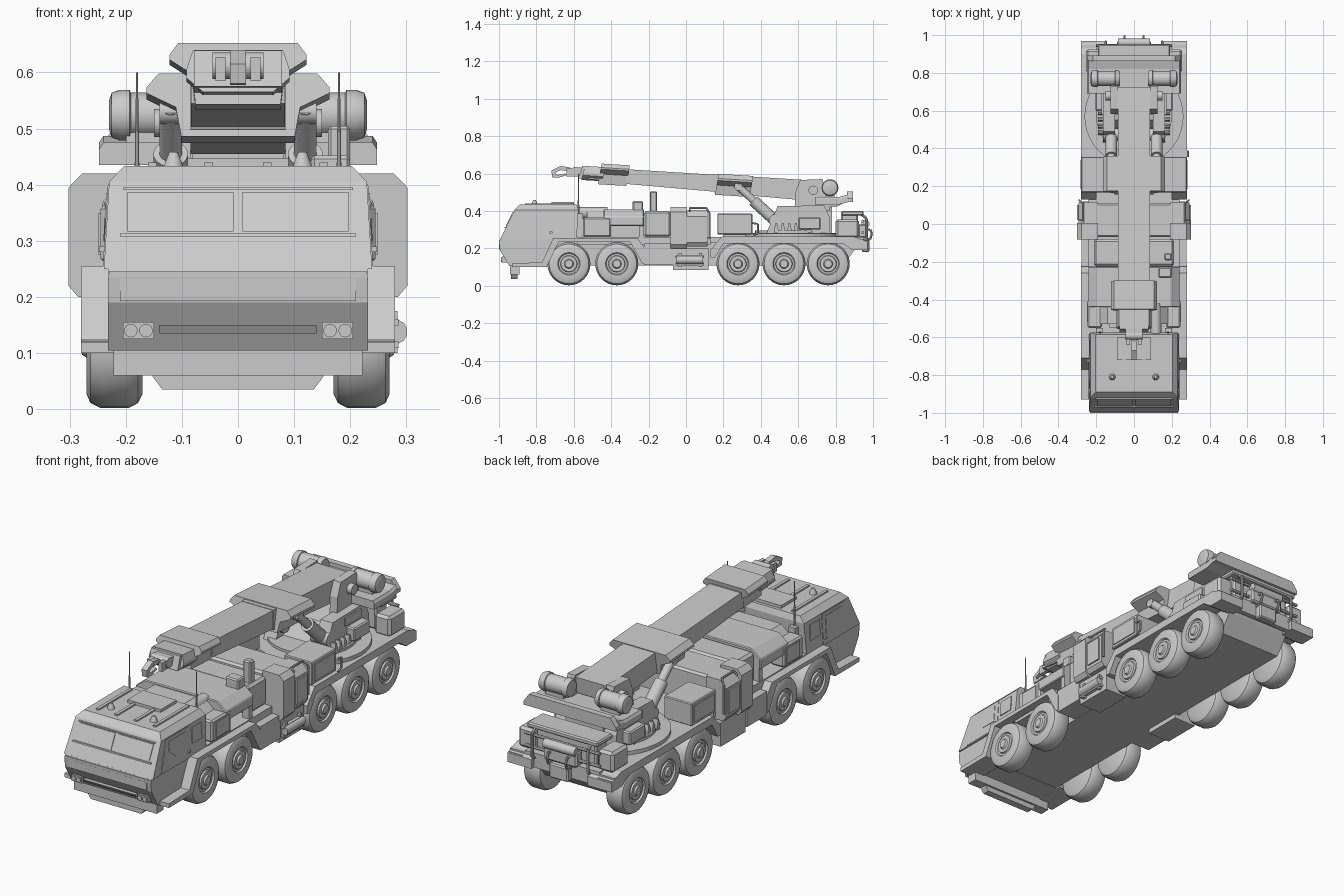
import bpy, bmesh, math
from mathutils import Vector


def finish(name, bm, mirror=False, bevel=0, smooth=False):
    bmesh.ops.recalc_face_normals(bm, faces=bm.faces[:])
    me = bpy.data.meshes.new(name)
    bm.to_mesh(me)
    bm.free()
    ob = bpy.data.objects.new(name, me)
    bpy.context.collection.objects.link(ob)
    if bevel:
        m = ob.modifiers.new("bevel", 'BEVEL')
        m.width, m.segments = bevel, 1
    if mirror:
        ob.modifiers.new("mirror", 'MIRROR').use_clip = False
    if smooth:
        bpy.ops.object.select_all(action='DESELECT')
        ob.select_set(True)
        bpy.context.view_layer.objects.active = ob
        bpy.ops.object.shade_smooth_by_angle(angle=math.radians(35))
    return ob


def loft(name, rings, **kw):
    bm = bmesh.new()
    rs = [[bm.verts.new(p) for p in r] for r in rings]
    n = len(rs[0])
    for a, b in zip(rs, rs[1:]):
        for i in range(n):
            bm.faces.new((a[i], a[(i + 1) % n], b[(i + 1) % n], b[i]))
    bm.faces.new(rs[0])
    bm.faces.new(rs[-1])
    return finish(name, bm, **kw)


def prism(name, pts, x0, x1, **kw):
    """(y, z) outline extruded across x; x limits may depend on z."""
    fx = lambda v, z: v(z) if callable(v) else v
    return loft(name, [[(fx(v, z), y, z) for y, z in pts] for v in (x0, x1)], **kw)


def section(name, pts, stations, **kw):
    """(x, z) outline placed at stations (y, z offset)."""
    return loft(name, [[(x, y, z + dz) for x, z in pts] for y, dz in stations], **kw)


def box(name, x0, x1, y0, y1, z0, z1, **kw):
    return prism(name, [(y0, z0), (y1, z0), (y1, z1), (y0, z1)], x0, x1, **kw)


def rod(name, p, q, prof, n=16, **kw):
    """Turned part from p to q; prof is a radius or a list of (distance, radius)."""
    p, q = Vector(p), Vector(q)
    d = (q - p)
    if not isinstance(prof, list):
        prof = [(0, prof), (d.length, prof)]
    d.normalize()
    u = d.orthogonal().normalized()
    v = d.cross(u)
    a = [2 * math.pi * i / n for i in range(n)]
    return loft(name, [[p + d * t + (u * math.cos(k) + v * math.sin(k)) * r for k in a]
                       for t, r in prof], smooth=True, **kw)


def pipe(name, pts, r, **kw):
    for a, b in zip(pts, pts[1:]):
        rod(name, a, b, r, 8, **kw)


M = dict(mirror=True)

# Chassis and wheels
prism("chassis", [(-.9, .107), (.84, .107), (.9, .19), (.93, .24), (-.93, .24)], -.172, .172)
box("deck_front", -.24, .24, -.58, .13, .22, .26)
tyre = [(0, .09), (.008, .106), (.025, .115), (.075, .115), (.093, .106), (.1, .09), (.1, .06),
        (.092, .055), (.092, .045), (.1, .042), (.1, .025), (.108, .02), (.108, .005)]
for i, y in enumerate((-.626, -.37, .278, .524, .76)):
    rod(f"wheel_{i + 1}", (.17, y, .117), (.28, y, .117), tyre, 32, **M)

# Fenders
prism("front_fender", [(-.93, .1), (-.745, .1), (-.68, .235), (-.3, .235), (-.235, .12), (-.22, .12),
                       (-.22, .2), (-.26, .255), (-.71, .255), (-.77, .125), (-.93, .12)], .17, .28, **M)
prism("rear_fender", [(.13, .15), (.155, .15), (.2, .225), (.84, .225), (.89, .19), (.97, .19),
                      (.97, .235), (.9, .262), (.19, .262), (.13, .19)], .15, .28, **M)
box("rear_deck", -.2, .2, .13, .95, .23, .26)

# Cab
side = lambda z: .239 - (z - .25) * .06
front = lambda z: -1 + .486 * (z - .235)
neg = lambda f: (lambda z: -f(z))
prism("cab_lower", [(-1, .235), (-.995, .19), (-.945, .105), (-.77, .105), (-.71, .25), (-1 + .007, .25)], -.232, .232)
prism("cab_upper", [(front(.25), .25), (-.585, .25), (-.575, .405), (front(.405), .405)], neg(side), side)
top = lambda z: .23 - (z - .405) * .95
prism("cab_roof", [(front(.405), .405), (-.575, .405), (-.585, .433), (-.89, .433)], neg(top), top)
box("bumper_lip", -.23, .23, -1, -.96, .235, .245)
box("bumper_panel", -.21, .21, -1.0, -.96, .193, .232)
prism("grille_brow", [(-.99, .15), (-.97, .15), (-.97, .135), (-.98, .135)], -.14, .14)
box("front_guard", -.222, .222, -.94, -.89, .06, .107)
section("tow_plate", [(-.165, .08), (.165, .08), (.15, .055), (.135, .035), (-.135, .035), (-.15, .055)],
        [(-.935, 0), (-.9, 0)])
box("lamp_box", .15, .205, -.985, -.94, .125, .155, **M)
for x in (.164, .191):
    rod("headlamp", (x, -.96, .14), (x, -.99, .14), .012, 16, **M)
for nm, x0, x1, z0, z1, o in (("windscreen", .008, .197, .317, .387, .004), ("windscreen_sill", 0, .21, .308, .313, .008),
                              ("windscreen_head", 0, .205, .391, .395, .008)):
    prism(nm, [(front(z0) - o, z0), (front(z0) + .01, z0), (front(z1) + .01, z1), (front(z1) - o, z1)], x0, x1, **M)
s_in, s_out, s_mid = (lambda z: side(z) - .01), (lambda z: side(z) + .004), (lambda z: side(z) + .002)
prism("door", [(-.93, .255), (-.71, .255), (-.71, .4), (-.885, .4)], s_in, s_mid, **M)
prism("door_window", [(-.87, .34), (-.82, .3), (-.735, .3), (-.735, .385), (-.86, .385)], s_in, s_out, **M)
prism("rear_side_window", [(-.69, .31), (-.615, .31), (-.615, .385), (-.69, .385)], s_in, s_out, **M)
box("door_handle", .23, .248, -.73, -.715, .28, .29, **M)
for x in (.045, .145):
    box("roof_rib", x, x + .015, -.86, -.6, .43, .44, **M)
box("roof_hatch", -.09, .09, -.72, -.6, .43, .447)
rod("roof_beacon", (.115, -.81, .43), (.115, -.81, .46), [(0, .018), (.008, .016), (.028, .008)], 12, **M)
rod("antenna", (.18, -.575, .38), (.18, -.575, .6), [(0, .006), (.06, .004), (.22, .0015)], 8, **M)
box("antenna_base", .165, .2, -.59, -.55, .26, .385, **M)

# Engine compartment behind the cab
ch = [(-.18, .26), (.18, .26), (.18, .365), (.14, .4), (-.14, .4), (-.18, .365)]
section("engine_cover", ch, [(-.53, 0), (-.44, 0)])
section("engine_cover_rear", [(-.242, .32), (.242, .32), (.242, .37), (.195, .408), (-.195, .408), (-.242, .37)],
        [(-.44, 0), (-.225, 0)], bevel=.004)
box("engine_core", -.13, .13, -.55, -.1, .25, .36)
box("side_locker", .17, .245, -.55, -.4, .26, .365, bevel=.008, **M)
box("locker_panel", .2, .249, -.52, -.42, .275, .35, **M)
box("post", .2, .235, -.25, -.225, .25, .33, **M)
box("rear_housing", -.212, .212, -.225, -.08, .26, .4, bevel=.012)
rod("air_pipe", (.115, -.59, .39), (.115, -.42, .39), .03, 16)
box("intake_box", .13, .2, -.285, -.23, .4, .452, bevel=.006)
box("exhaust_stack", .16, .2, -.192, -.155, .34, .505, bevel=.006)

# Large side cabinets and centre bay
box("centre_bay", -.2, .2, -.07, .11, .24, .405, bevel=.01)
section("cabinet", [(.19, .2), (.285, .2), (.302, .22), (.302, .395), (.278, .42), (.19, .42)],
        [(-.082, 0), (.005, 0)], **M)
section("cabinet_rear", [(.19, .21), (.28, .21), (.295, .23), (.295, .37), (.265, .405), (.19, .405)],
        [(.005, 0), (.115, 0)], **M)
box("cabinet_door", .25, .302, .02, .1, .245, .36, **M)
pipe("grab_rail", [(.29, .02, .4), (.27, .02, .415), (.27, .11, .415), (.29, .125, .39), (.29, .125, .25)], .005, **M)
box("lower_locker", .15, .278, -.225, -.07, .11, .225, **M)
box("step_box", .15, .27, -.07, .12, .085, .2, **M)
for z in (.115, .155):
    box("step", .26, .286, -.055, .095, z - .006, z + .006)
for y in (-.04, .07):
    box("step_bracket", .26, .284, y, y + .015, .1, .175)
rod("side_tank", (.28, -.05, .138), (.28, .09, .138), .022, 12)

# Tool boxes on the rear deck
box("tool_box", .13, .28, .168, .355, .275, .385, bevel=.004, **M)
box("tool_box_panel", .27, .284, .185, .34, .29, .37, **M)
box("tool_box_feet", .14, .26, .2, .32, .255, .28, **M)
pipe("tool_box_rail", [(.285, .36, .27), (.285, .385, .28), (.285, .385, .33), (.285, .355, .335)], .005)

# Turntable and superstructure
rod("turntable", (0, .57, .25), (0, .57, .295), [(0, .24), (.01, .262), (.03, .262), (.032, .2), (.045, .2)], 40)
prism("turret_cheek", [(.43, .28), (.77, .28), (.77, .36), (.74, .43), (.49, .425)], .1, .165, **M)
prism("turret_core", [(.48, .28), (.78, .28), (.78, .42), (.55, .38)], -.1, .1)
box("turret_window", .15, .172, .58, .7, .375, .415, **M)
box("control_box", .16, .205, .6, .72, .3, .365, bevel=.006, **M)
for i in range(6):
    y = .47 + i * .035
    prism("turret_gusset", [(y, .285), (y + .025, .285), (y + .025, .295), (y + .016, .335), (y + .008, .335)], .16, .19, **M)
prism("boom_bracket", [(.58, .4), (.77, .4), (.73, .57), (.61, .565), (.585, .5)], .085, .125, **M)
rod("boom_pivot", (-.15, .68, .51), (.15, .68, .51), .025, 16)

# Counterweight tray and winch drums
prism("tray_arm", [(.66, .42), (.8, .42), (.86, .45), (.66, .47)], .08, .12, **M)
section("tray", [(-.248, .435), (.248, .435), (.248, .463), (.24, .475), (-.24, .475), (-.248, .463)],
        [(.69, 0), (.82, 0), (.865, .012)])
section("tray_lip", [(-.248, .447), (.248, .447), (.248, .465), (.218, .505), (-.218, .505), (-.248, .465)],
        [(.862, 0), (.892, 0)])
drum = [(0, .03), (0, .038), (.012, .045), (.024, .045), (.026, .04), (.116, .04), (.118, .045), (.136, .045), (.15, .04), (.155, .025)]
rod("winch_drum", (.075, .77, .524), (.235, .77, .524), drum, 24, **M)
box("drum_saddle", .1, .2, .745, .795, .47, .5, **M)

# Telescopic boom
T = lambda y: .56 + .062 * (.725 - y)
B = lambda y: .455 + .088 * (.65 - y)
prism("boom_main", [(.725, T(.725)), (.715, .48), (.65, .455), (.15, B(.15)), (.15, T(.15))], -.085, .085)
prism("boom_middle", [(.15, T(.15) - .002), (.15, B(.15) + .004), (-.32, B(-.32) + .004), (-.32, T(-.32) - .002)], -.084, .084)
prism("boom_inner", [(-.3, T(-.3)), (-.3, .548), (-.575, .575), (-.555, T(-.55))], -.078, .078)


def collar(name, w, lip, depth, y0, y1, up, rake=.02):
    """Flared sleeve around the boom with a slanted front and back."""
    pts = [(-w * .87, 0), (w * .87, 0), (w, -lip * .7), (w, -lip), (w * .68, -lip - .025), (w * .62, -depth),
           (-w * .62, -depth), (-w * .68, -lip - .025), (-w, -lip), (-w, -lip * .7)]
    loft(name, [[(x, y - z / depth * -rake, z + T(y) + up) for x, z in pts] for y in (y0, y1)])


collar("boom_collar", .163, .035, .112, .175, .36, .004)
collar("boom_head_collar", .122, .03, .11, -.45, -.3, .02)
collar("boom_head", .092, .05, .075, -.54, -.43, .002)

# Boom tip and hook
box("tip_block", -.045, .045, -.6, -.54, .59, .632)
box("tip_ear", .022, .04, -.64, -.55, .585, .628, **M)
rod("tip_sheave", (-.045, -.59, .612), (.045, -.59, .612), .024, 16)
prism("hook", [(-.6, .61), (-.62, .632), (-.67, .64), (-.72, .615), (-.715, .58), (-.68, .578), (-.64, .59),
               (-.645, .6), (-.69, .592), (-.7, .605), (-.67, .618)], -.014, .014)

# Boom lift rams
rod("ram_barrel", (.12, .48, .345), (.12, .36, .455), .031, 16, **M)
rod("ram_rod", (.12, .4, .42), (.12, .27, .54), .02, 16, **M)
rod("ram_foot", (.075, .475, .35), (.165, .475, .35), .032, 16, **M)
rod("ram_top_pin", (.07, .28, .53), (.14, .28, .53), .022, 16, **M)

# Rear equipment
box("rear_beam", -.28, .28, .925, .95, .19, .25)
box("rear_locker", .17, .255, .8, .925, .255, .355, bevel=.012, **M)
box("rear_bin", -.16, .16, .83, .92, .26, .385, bevel=.008)
box("rear_top_plate", -.19, .19, .83, .95, .375, .4, bevel=.006)
box("rear_lamp", .2, .275, .945, .965, .2, .24, **M)
box("rear_winch_housing", -.09, .09, .92, .97, .255, .33, bevel=.008)
rod("rear_winch", (-.085, .96, .33), (.085, .96, .33), .022, 16)
for z in (.285, .345):
    rod("rear_bar", (-.2, .945, z), (.2, .945, z), .008, 8)
pipe("rear_guard", [(.15, .94, .38), (.15, .965, .36), (.15, .965, .25), (.15, .94, .23)], .007, **M)
pipe("tow_hook", [(.05, .96, .3), (.05, .985, .3), (.05, .994, .28), (.05, .985, .25), (.05, .95, .245)], .006, **M)
box("tow_block", -.05, .05, .94, .98, .18, .25, bevel=.006)
